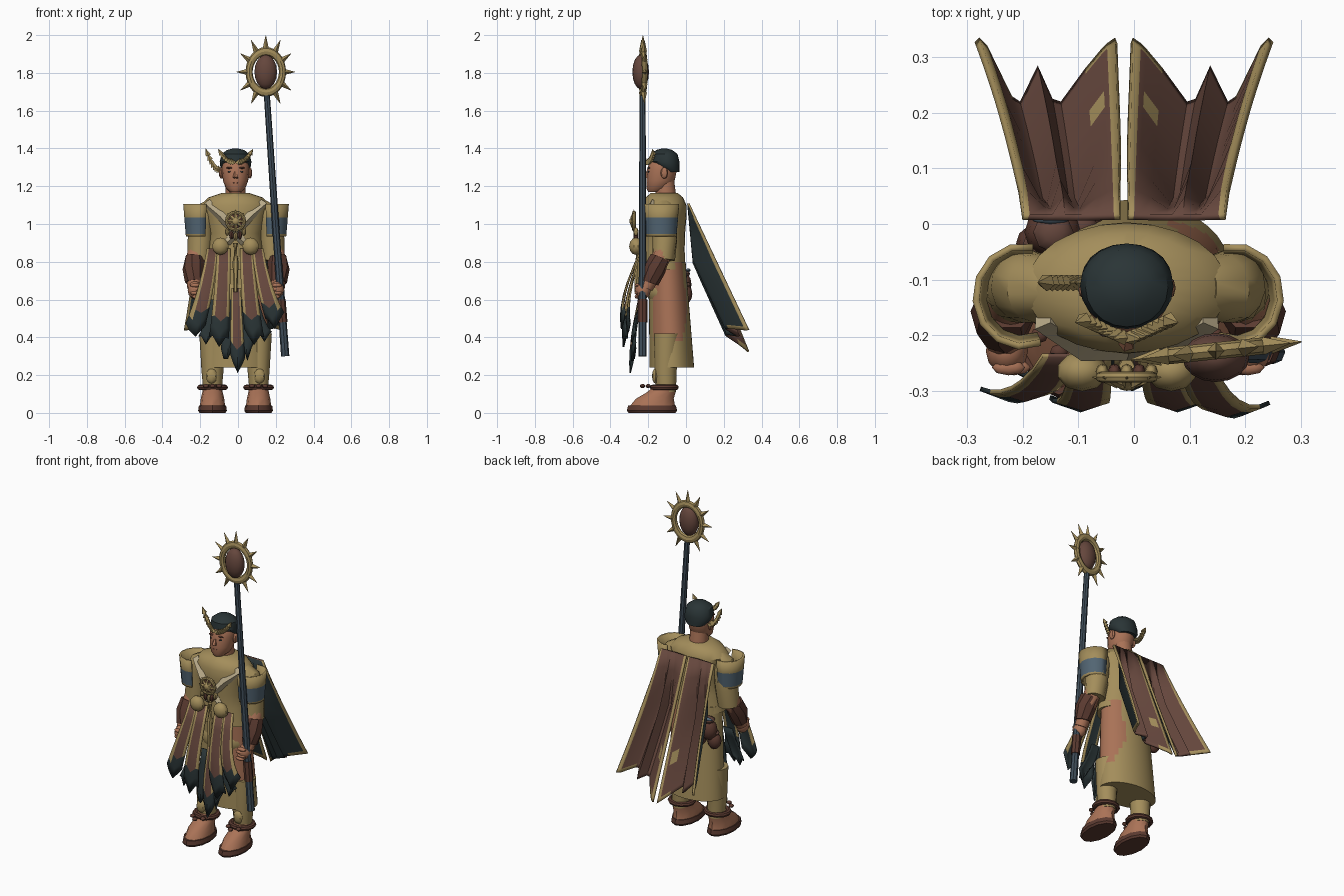
import bpy, bmesh, math, random
from mathutils import Vector, Matrix

random.seed(4)
if "Cube" in bpy.data.objects:
    bpy.data.objects.remove(bpy.data.objects["Cube"])
CX = -0.013          # body centre line
made = []


def material(name, r, g, b):
    m = bpy.data.materials.new(name)
    m.use_nodes = True
    m.diffuse_color = (r, g, b, 1)
    m.node_tree.nodes["Principled BSDF"].inputs["Base Color"].default_value = (r, g, b, 1)
    return m


GOLD = material("old gold", .37, .27, .105)
BROWN = material("cloth brown", .13, .062, .046)
LEATHER = material("dark leather", .105, .043, .03)
SKIN = material("copper skin", .4, .17, .095)
TEAL = material("dark teal", .023, .035, .037)
BLUE = material("band blue", .085, .13, .17)
STEEL = material("staff slate", .05, .075, .1)
CREAM = material("cream strap", .48, .4, .25)
CLOTH = [BROWN, GOLD, TEAL, TEAL, GOLD, TEAL]   # last three line the inside


def finish(name, bm, mats, thick=0, rule=None, normals=True):
    if normals:
        bmesh.ops.recalc_face_normals(bm, faces=bm.faces)
    if rule:
        for f in bm.faces:
            f.material_index = rule(f.calc_center_median())
    me = bpy.data.meshes.new(name)
    bm.to_mesh(me)
    bm.free()
    for m in mats:
        me.materials.append(m)
    ob = bpy.data.objects.new(name, me)
    bpy.context.collection.objects.link(ob)
    if thick:
        mod = ob.modifiers.new("thickness", "SOLIDIFY")
        mod.thickness, mod.offset = thick, -1
        mod.material_offset = len(mats) // 2
    made.append(ob)


def skin_rings(name, rings, mats, rule=None):
    bm = bmesh.new()
    loops = [[bm.verts.new(p) for p in r] for r in rings]
    n = len(loops[0])
    for a, b in zip(loops, loops[1:]):
        for i in range(n):
            bm.faces.new((a[i], a[(i + 1) % n], b[(i + 1) % n], b[i]))
    bm.faces.new(loops[0][::-1])
    bm.faces.new(loops[-1])
    finish(name, bm, mats, rule=rule)


def circle(n):
    return [(math.cos(i * math.tau / n), math.sin(i * math.tau / n)) for i in range(n)]


def loft(name, sections, mats, n=24, rule=None):
    # level oval sections: (cx, cy, z, rx, ry)
    rings = [[(cx + rx * c, cy + ry * s, z) for c, s in circle(n)] for cx, cy, z, rx, ry in sections]
    skin_rings(name, rings, mats, rule)


def tube(name, pts, mat, n=10):
    # round sections along a path: (x, y, z, radius)
    ps = [Vector(p[:3]) for p in pts]
    rings = []
    for i, p in enumerate(ps):
        d = ps[min(i + 1, len(ps) - 1)] - ps[max(i - 1, 0)]
        q = d.to_track_quat("Z", "Y")
        rings.append([p + q @ Vector((c * pts[i][3], s * pts[i][3], 0)) for c, s in circle(n)])
    skin_rings(name, rings, [mat])


def ball(name, loc, size, mat, seg=12):
    bm = bmesh.new()
    bmesh.ops.create_uvsphere(bm, u_segments=seg, v_segments=max(6, seg // 2), radius=1,
                              matrix=Matrix.Translation(loc) @ Matrix.Diagonal((*size, 1)))
    finish(name, bm, [mat])


def spike(name, a, b, r, mat, n=5):
    tube(name, [(*a, r), (*b, .001)], mat, n)


def sheet(name, us, ts, point, index, flip, mats, thick):
    bm = bmesh.new()
    g = [[bm.verts.new(point(u, t)) for u in us] for t in ts]
    for j in range(len(ts) - 1):
        for i in range(len(us) - 1):
            q = [g[j][i], g[j][i + 1], g[j + 1][i + 1], g[j + 1][i]]
            f = bm.faces.new(q[::-1] if flip else q)
            f.material_index = index(i, j)
    finish(name, bm, mats, thick, normals=False)


def ring(name, loc, major, minor, mat, scale=(1, 1, 1), rot=(0, 0, 0), seg=24):
    bpy.ops.mesh.primitive_torus_add(location=loc, rotation=rot, major_radius=major, minor_radius=minor,
                                     major_segments=seg, minor_segments=8)
    ob = bpy.context.object
    ob.name, ob.scale = name, scale
    ob.data.materials.append(mat)
    made.append(ob)


# Tunic, lower robe with one open hip, neck
loft("tunic", [(CX, -.115, z, rx, ry) for z, rx, ry in
     ((.76, .165, .11), (.87, .145, .108), (.95, .137, .11), (1.04, .165, .118), (1.1, .182, .117),
      (1.14, .145, .1), (1.165, .07, .07))], [GOLD])
loft("lower_robe", [(CX, -.075 - .025 * t, .24 + .56 * t, .183 - .033 * t, .118 - .02 * t)
                    for t in [k / 12 for k in range(13)]], [GOLD, SKIN], 40,
     rule=lambda c: int(c.x > .07 and -.175 < c.y < .005 - .15 * max(0, .55 - c.z) and .37 < c.z < .79))
ball("belly_wrap", (CX, -.13, .64), (.14, .075, .09), GOLD, 16)
tube("neck", [(CX, -.105, 1.13, .055), (CX, -.115, 1.23, .052)], SKIN, 12)

# Head, face and hair
loft("head", [(CX, cy, z, rx, ry) for z, cy, rx, ry in
     ((1.17, -.165, .03, .035), (1.19, -.15, .052, .06), (1.23, -.135, .067, .075), (1.29, -.127, .073, .08),
      (1.33, -.12, .07, .07), (1.37, -.115, .04, .05))], [SKIN], 16)
loft("hair", [(CX, cy, z, rx, ry) for z, cy, rx, ry in
     ((1.275, -.075, .055, .04), (1.3, -.095, .08, .06), (1.33, -.112, .084, .077), (1.37, -.115, .074, .07),
      (1.392, -.115, .045, .042), (1.4, -.115, .012, .012))], [TEAL], 20)
spike("nose", (CX, -.216, 1.245), (CX, -.195, 1.3), .015, SKIN)
ball("mouth", (CX, -.203, 1.217), (.02, .007, .005), LEATHER, 8)
for s, side in ((-1, "right"), (1, "left")):
    ball(side + "_eye", (CX + s * .031, -.198, 1.277), (.011, .005, .005), TEAL, 8)
    ball(side + "_brow", (CX + s * .032, -.197, 1.297), (.018, .007, .005), LEATHER, 8)
    ball(side + "_ear", (CX + s * .076, -.115, 1.27), (.012, .02, .03), SKIN, 8)
    # Laurel crown: chain of leaves sweeping out and up
    for k in range(8):
        a = k / 7
        p = Vector((CX + s * (.008 + .068 * a), -.203 + .03 * a, 1.32 + .05 * a ** 2))
        spike(side + "_laurel_leaf", p, p + Vector((s * .016, -.004, .026)), .015, GOLD)
for k in range(8):
    p = Vector((-.09 - .0095 * k, -.105, 1.275 + .0018 * k * k))
    spike("side_plume_barb", p, p + Vector((-.016, 0, .036)), .016, GOLD)

# Arms, shoulder guards and legs
for s, side in ((-1, "right"), (1, "left")):
    def at(x, y, z, *r):
        return (CX * .8 + s * x, y, z, *r)
    tube(side + "_sleeve", [at(.13, -.115, 1.085, .05), at(.165, -.115, 1.06, .062), at(.182, -.112, 1.0, .066),
                            at(.19, -.112, .92, .066), at(.2, -.118, .81, .06)], GOLD, 14)
    tube(side + "_forearm", [at(.205, -.118, .86, .052), at(.22, -.15, .78, .048), at(.222, -.21, .66, .036)], SKIN)
    tube(side + "_bracer", [at(.217, -.14, .82, .054), at(.226, -.165, .76, .058), at(.224, -.19, .69, .046)], LEATHER, 8)
    ball(side + "_hand", at(.218, -.228, .65), (.038, .042, .048), SKIN)
    for k in range(4):
        ball(side + "_finger", at(.205 + .01 * (k % 2), -.258, .615 + .02 * k), (.03, .014, .011), SKIN, 8)

    def guard(u, t, s=s):
        a = math.radians(-112 + 214 * u)
        r = .09 - .014 * t
        return (CX * .8 + s * (.19 + r * math.cos(a)), -.13 + (r + .006) * math.sin(a), 1.105 - .17 * t)
    sheet(side + "_shoulder_guard", [i / 8 for i in range(9)], [0, .42, .93, 1],
          guard, lambda i, j: int(j == 1), s > 0, [GOLD, BLUE, GOLD, GOLD], .012)

    x = CX + s * .122
    loft(side + "_leg", [(x, -.105, .11, .048, .052), (x, -.108, .22, .058, .058), (x, -.1, .42, .07, .07)], [GOLD], 12)
    ball(side + "_greave", (x + s * .005, -.162, .195), (.03, .018, .04), GOLD, 8)
    loft(side + "_sole", [(x, -.18, 0, .068, .125), (x, -.18, .012, .076, .133), (x, -.18, .038, .072, .127)], [LEATHER], 12)
    loft(side + "_foot", [(x, -.178, .035, .067, .12), (x, -.165, .075, .062, .1), (x, -.13, .11, .054, .075),
                          (x, -.107, .15, .05, .055)], [SKIN], 12)
    ring(side + "_ankle_cuff", (x, -.115, .135), .058, .015, LEATHER, (1.12, 1.05, 1), seg=12)
    for k in (-1, 0, 1):
        ball(side + "_ankle_bead", (x + k * .035, -.2 - .03 * (k == 0), .142), (.016, .014, .011), LEATHER, 8)

    # Chest strap crossing the front
    tube(side + "_chest_strap", [(CX + s * .15, -.168, 1.11, .026), (CX + s * .075, -.222, 1.04, .025),
                                 (CX - s * .045, -.225, .9, .02)], CREAM, 4)
    ball(side + "_belt_boss", (CX + s * .08, -.265, .882), (.046, .036, .046), GOLD, 10)

    # Pleated cape half with gold edges and a worn patch
    folds = {0: 0, .06: .01, .1: .02, .22: .055, .4: .115, .46: .11, .57: .05, .7: .115, .76: .105, .94: .015, 1: 0}

    def cape(u, t, s=s):
        xi, xo = .008 + .008 * t, .18 + .08 * t ** 1.5
        zb = .325 + .115 * u + .35 * folds[u]
        return (-.018 + s * (xi + (xo - xi) * u), .018 + .317 * t - folds[u] * min(1, 2.2 * t), 1.11 + (zb - 1.11) * t)

    def cape_colour(i, j):
        return int(i in (0, 9) or (j == 8 and i in (1, 2, 8)) or (i == 2 and j == 5))
    sheet(side + "_cape", list(folds), [0, .15, .3, .45, .6, .67, .76, .87, .97, 1],
          cape, cape_colour, s < 0, CLOTH, .012)

# Ragged tabard strips: (top x, bottom x, top z, bottom z, bottom y, top width, bottom width, first teal row)
for xt, xb, zt, zb, yb, wt, wb, dark in (
        (-.135, -.225, .87, .38, -.3, .06, .105, 4), (-.075, -.1, .87, .3, -.315, .07, .105, 4),
        (-.01, -.002, .66, .2, -.28, .05, .08, 4),
        (.045, .085, .87, .31, -.315, .07, .105, 4), (.105, .195, .87, .4, -.325, .06, .1, 4),
        (-.12, -.17, .6, .32, -.27, .06, .08, 0), (-.05, -.055, .6, .23, -.27, .06, .07, 0),
        (.03, .05, .6, .24, -.27, .06, .07, 0), (.08, .14, .6, .34, -.27, .06, .08, 0)):
    jag = {u: random.uniform(0, .06) for u in (0, .18, .5, .82, 1)}

    def strip(u, t):
        width = wt + (wb - wt) * t
        z = zt + (zb + (jag[u] + .16 * abs(u - .5)) * t - zt) * t
        bulge = (yb + .24) * math.sin(2 * t) / .91
        return (xt + (xb - xt) * t ** 1.2 + width * (u - .5), -.24 + bulge - .02 * (1 - abs(2 * u - 1)) * t, z)

    def strip_colour(i, j):
        hem = dark + (abs(xb) > .18 and dark > 0 and i == (0 if xb < 0 else 3))
        return 2 if j >= hem else int(i in (0, 3))
    sheet("tabard_strip", list(jag), [0, .2, .4, .55, .72, .86, 1], strip, strip_colour, True, CLOTH, .008)
tube("tabard_cord", [(CX, -.255, .9, .014), (CX, -.255, .8, .016), (CX, -.265, .64, .01)], GOLD, 6)

# Sun medallion with hanging beads
M = Vector((CX, -.275, 1.015))
ring("medallion_rim", M, .046, .01, GOLD, rot=(math.pi / 2, 0, 0), seg=16)
ball("medallion_disc", M, (.042, .01, .042), LEATHER, 16)
ball("medallion_hub", M + Vector((0, -.012, 0)), (.02, .013, .02), GOLD, 10)
for k in range(8):
    d = Vector((math.cos(k * math.pi / 4), 0, math.sin(k * math.pi / 4)))
    spike("medallion_ray", M + d * .015 + Vector((0, -.01, 0)), M + d * .062, .011, GOLD)
for k in range(-2, 3):
    ball("hanging_bead", (CX + k * .022, -.265, .935 + .006 * k * k), (.012, .014, .022), LEATHER if k % 2 else GOLD, 8)

# Belt pouches at the back
for x, y, z, r in ((-.145, -.015, .68, .052), (-.095, -.002, .63, .042), (-.17, -.035, .61, .042)):
    ball("pouch", (x, y, z), (r, r * .85, r * 1.25), LEATHER)
    ball("pouch_cap", (x, y, z + r * 1.1), (r * .7, r * .7, r * .4), BROWN, 8)
ball("pouch_tie", (-.15, .012, .755), (.04, .012, .01), BLUE, 8)

# Staff with sun head
tube("staff", [(.25, -.23, .3, .022), (.2, -.23, .98, .019), (.153, -.23, 1.68, .016)], STEEL, 8)
tube("staff_grip", [(.236, -.23, .48, .026), (.226, -.23, .6, .026)], LEATHER, 8)
S = Vector((.147, -.228, 1.805))
turn = Matrix.Rotation(math.radians(6), 3, "Z")
ring("sun_ring", S, .089, .019, GOLD, (1, 1.22, .8), (math.pi / 2, 0, math.radians(6)), 28)
ball("sun_core", S + Vector((0, -.012, 0)), (.06, .044, .091), BROWN, 16)
for k in range(12):
    a = math.radians(90 + 30 * k)
    if k != 6:
        d = turn @ Vector((math.cos(a), 0, math.sin(a) * 1.25))
        spike("sun_spike", S + d * .1, S + d * .155, .016, GOLD, 4)

# Smooth shading with sharp creases kept
bpy.ops.object.select_all(action="DESELECT")
for ob in made:
    ob.select_set(True)
bpy.context.view_layer.objects.active = made[0]
bpy.ops.object.shade_smooth_by_angle(angle=math.radians(38))
